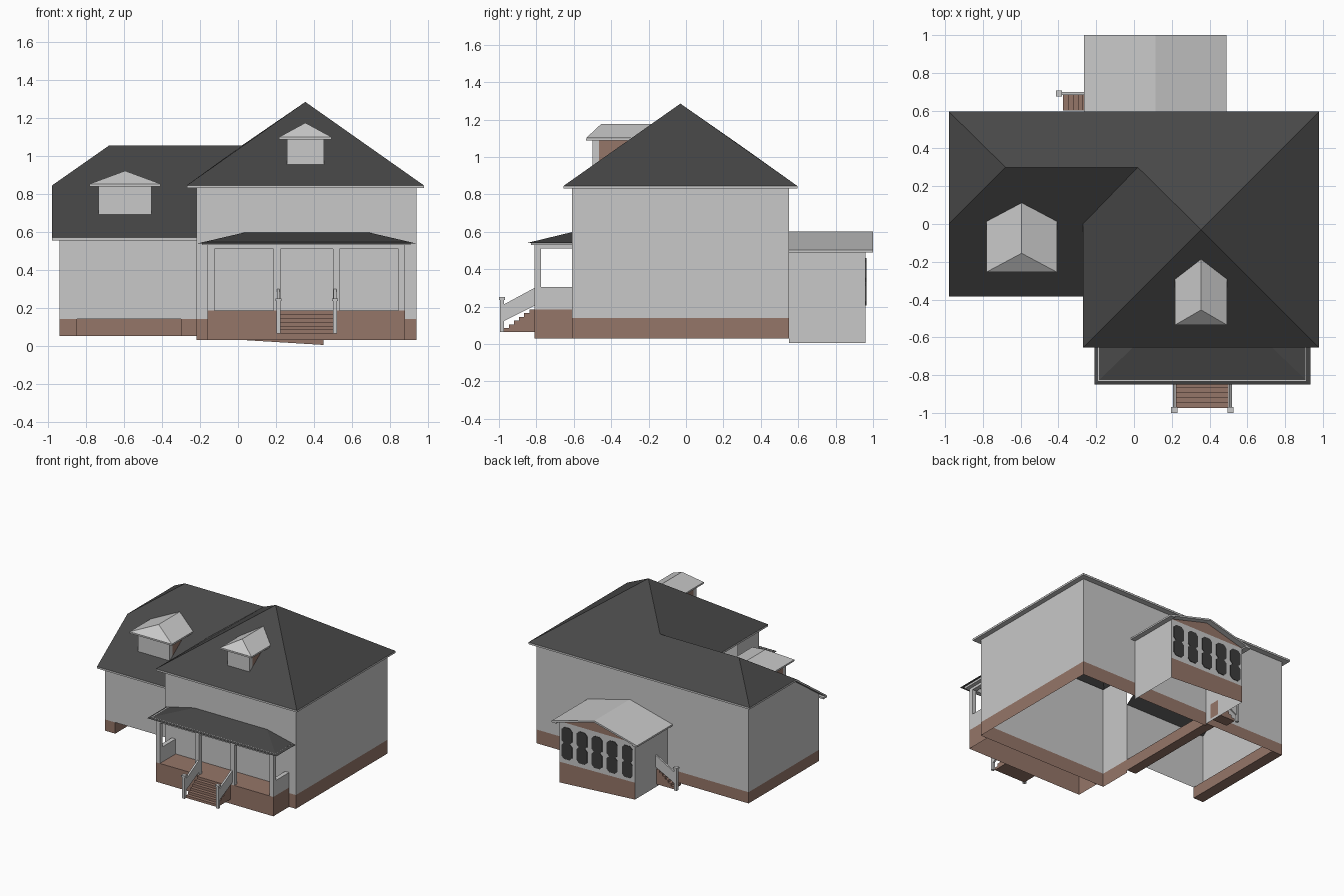
import bpy

if "Cube" in bpy.data.objects:
    bpy.data.objects.remove(bpy.data.objects["Cube"])


def material(name, rgb):
    m = bpy.data.materials.new(name)
    m.diffuse_color = (*rgb, 1)
    m.use_nodes = True
    m.node_tree.nodes["Principled BSDF"].inputs["Base Color"].default_value = m.diffuse_color
    return m


GREY = material("pale grey", (0.58, 0.58, 0.58))
BROWN = material("brick brown", (0.30, 0.18, 0.14))
DARK = material("dark roof", (0.065, 0.065, 0.065))
GLASS = material("dark glass", (0.045, 0.045, 0.045))


def mesh(name, verts, faces, *mats):
    me = bpy.data.meshes.new(name)
    me.from_pydata(verts, [], faces)
    for m in mats:
        me.materials.append(m)
    ob = bpy.data.objects.new(name, me)
    bpy.context.collection.objects.link(ob)
    return ob


def prism(name, pts, axis, a, b, mat):
    """Extrude a 2D profile along an axis: x uses (y,z), y uses (x,z), z uses (x,y)."""
    put = {"x": lambda p, t: (t, p[0], p[1]),
           "y": lambda p, t: (p[0], t, p[1]),
           "z": lambda p, t: (p[0], p[1], t)}[axis]
    n = len(pts)
    area = sum(pts[i - 1][0] * pts[i][1] - pts[i][0] * pts[i - 1][1] for i in range(n))
    if (area < 0) != (axis == "y"):
        pts = pts[::-1]
    verts = [put(p, a) for p in pts] + [put(p, b) for p in pts]
    faces = [tuple(range(n))[::-1], tuple(range(n, 2 * n))]
    faces += [(i, (i + 1) % n, (i + 1) % n + n, i + n) for i in range(n)]
    return mesh(name, verts, faces, mat)


def box(name, x0, x1, y0, y1, z0, z1, mat):
    return prism(name, [(x0, y0), (x1, y0), (x1, y1), (x0, y1)], "z", z0, z1, mat)


def wall(name, path, z0, z1, mat):
    """Thin open wall strip that follows a plan path."""
    n = len(path)
    verts = [(x, y, z) for z in (z0, z1) for x, y in path]
    return mesh(name, verts, [(i, i + 1, i + 1 + n, i + n) for i in range(n - 1)], mat)


# Wall shells, hollow and open underneath
BASE = 0.14
main_path = [(-.22, -.34), (-.22, -.61), (.94, -.61), (.94, .55), (-.22, .55)]
wall("main_wall", main_path, BASE, .84, GREY)
wall("main_brick_base", main_path, .03, BASE, BROWN)
wall("wing_back_wall", [(-.22, .55), (-.94, .55)], BASE, .84, GREY)
wall("wing_back_base", [(-.22, .55), (-.94, .55)], .05, BASE, BROWN)
wall("wing_front_wall", [(-.94, -.34), (-.22, -.34)], BASE, .60, GREY)
mesh("wing_side_wall",
     [(-.94, .55, BASE), (-.94, -.34, BASE), (-.94, -.34, .60), (-.94, 0, .84), (-.94, .55, .84)],
     [(0, 1, 2, 3, 4)], GREY)
box("wing_left_base", -.94, -.85, -.34, .55, .05, BASE, BROWN)
box("wing_right_base", -.30, -.22, -.34, .55, .05, BASE, BROWN)

# Main roof: pyramid joined to a half-hipped wing roof
mesh("main_roof",
     [(-.27, -.655, .845), (.98, -.655, .845), (.98, .595, .845), (-.98, .595, .845),
      (-.98, 0, .845), (-.27, 0, .845), (.355, -.03, 1.285), (.02, .30, 1.055),
      (-.68, .30, 1.055), (-.98, -.385, .57), (-.22, -.385, .57), (-.22, 0, .845)],
     [(0, 1, 6), (1, 2, 6), (2, 3, 8, 7, 6), (3, 4, 8), (0, 6, 7, 5),
      (9, 10, 11, 5, 7, 8, 4)], DARK)

# Eave boards
for i, (x0, x1, y0, y1, z) in enumerate([
        (-.27, .98, -.655, -.61, .83), (.94, .98, -.61, .55, .83), (-.98, .98, .55, .595, .83),
        (-.27, -.22, -.61, 0, .83), (-.98, -.94, 0, .55, .83), (-.98, -.22, -.385, -.34, .555)]):
    box(f"eave_board_{i}", x0, x1, y0, y1, z, z + .0145, GREY)
prism("rake_board", [(-.385, .555), (-.385, .569), (0, .844), (0, .828)], "x", -.98, -.94, GREY)


# Dormers with hipped fronts
def dormer(name, xc, hw, rw, yf, yb, hip, z_eave, z_ridge, z0, y0, s):
    on_roof = lambda z: y0 + (z - z0) / s
    height = lambda y: z0 + (y - y0) * s
    ye, yr, zt, ym = on_roof(z_eave), on_roof(z_ridge), z_eave - .013, yb + .035
    prism(name + "_front", [(yb, height(yb)), (ym, height(ym)), (ym, zt), (yb, zt)],
          "x", xc - hw, xc + hw, GREY)
    prism(name + "_sides", [(ym, height(ym)), (on_roof(zt), zt), (ym, zt)],
          "x", xc - hw, xc + hw, BROWN)
    box(name + "_eave", xc - rw, xc + rw, yf, ye, zt, z_eave - .0005, GREY)
    mesh(name + "_roof",
         [(xc - rw, yf, z_eave), (xc + rw, yf, z_eave), (xc + rw, ye, z_eave),
          (xc - rw, ye, z_eave), (xc, yf + hip, z_ridge), (xc, yr, z_ridge)],
         [(0, 1, 4), (1, 2, 5, 4), (3, 0, 4, 5)], GREY)


dormer("right_dormer", .355, .098, .138, -.535, -.50, .08, 1.10, 1.175, .845, -.655, .704)
dormer("left_dormer", -.595, .14, .187, -.255, -.215, .10, .853, .922, .57, -.385, .708)

# Porch floor, hollow underneath
wall("porch_base", [(-.16, -.61), (-.16, -.81), (.88, -.81), (.88, -.61)], .03, .185, BROWN)
mesh("porch_floor", [(-.16, -.81, .185), (.88, -.81, .185), (.88, -.61, .185), (-.16, -.61, .185)],
     [(0, 1, 2, 3)], BROWN)

# Porch columns, side panels and beams
for i, x in enumerate((-.16, .188, .50, .845)):
    box(f"porch_column_{i}", x, x + .035, -.81, -.775, .185, .515, GREY)
for side, x in (("left", -.16), ("right", .845)):
    box(f"porch_panel_{side}", x, x + .035, -.775, -.61, .185, .305, GREY)
    box(f"porch_beam_{side}", x, x + .035, -.775, -.61, .51, .535, GREY)
box("porch_beam_front", -.16, .88, -.81, -.775, .51, .535, GREY)
box("porch_cornice_front", -.19, .91, -.83, -.775, .53, .546, GREY)
box("porch_cornice_left", -.19, -.125, -.775, -.61, .53, .546, GREY)
box("porch_cornice_right", .845, .91, -.775, -.61, .53, .546, GREY)
mesh("porch_roof",
     [(-.21, -.85, .54), (.935, -.85, .54), (.935, -.61, .54), (-.21, -.61, .54),
      (.04, -.61, .598), (.685, -.61, .598)],
     [(0, 1, 5, 4), (1, 2, 5), (3, 0, 4)], DARK)


# Stepped profile: u runs from the foot of the flight to the landing
def steps(u0, u1, z0, z1, n):
    du, dz = (u1 - u0) / n, (z1 - z0) / n
    pts = [(u0, z0)]
    for i in range(n):
        pts += [(u0 + i * du, z0 + (i + 1) * dz), (u0 + (i + 1) * du, z0 + (i + 1) * dz)]
    return pts + [(u1, z0)]


# Front steps with sloping side rails and posts
prism("front_steps", steps(-.975, -.81, .065, .185, 6), "x", .222, .50, BROWN)
for side, x in (("left", .202), ("right", .50)):
    prism(f"front_rail_{side}", [(-.98, .12), (-.81, .205), (-.81, .30), (-.98, .208)],
          "x", x + .004, x + .018, GREY)
    box(f"front_post_{side}", x, x + .022, -.995, -.973, .065, .235, GREY)
    box(f"front_post_cap_{side}", x - .005, x + .027, -1.0, -.968, .235, .25, GREY)

# Rear annex: walls with a slightly sloping foot
XL, XR, YB = -.22, .45, .96
ZL, ZR = .045, .004
for side, x, z in (("left", XL, ZL), ("right", XR, ZR)):
    mesh(f"annex_wall_{side}", [(x, .55, z), (x, YB, z), (x, YB, .50), (x, .55, .50)],
         [(0, 1, 2, 3)], GREY)
mesh("annex_back_wall",
     [(XL, YB, ZL), (XR, YB, ZR), (XR, YB, .17), (XL, YB, .18), (XR, YB, .495), (XL, YB, .495),
      ((XL + XR) / 2, YB, .585)],
     [(1, 0, 3, 2), (2, 3, 5, 4), (4, 5, 6)], BROWN, GREY)
bpy.data.objects["annex_back_wall"].data.polygons[1].material_index = 1

# Annex windows: two stacked octagonal panes each
for i in range(5):
    cx = XL + (i + .5) * (XR - XL) / 5
    for j, cz in enumerate((.27, .395)):
        w, h, c = .047, .065, .022
        prism(f"annex_window_{i}_{j}",
              [(cx - w, cz - h + c), (cx - w + c, cz - h), (cx + w - c, cz - h), (cx + w, cz - h + c),
               (cx + w, cz + h - c), (cx + w - c, cz + h), (cx - w + c, cz + h), (cx - w, cz + h - c)],
              "y", YB - .002, YB + .004, GLASS)

# Annex gable roof and eaves
prism("annex_roof",
      [(-.265, .49), (-.265, .503), (.113, .602), (.49, .503), (.49, .49), (.113, .588)],
      "y", .55, 1.0, GREY)
box("annex_eave_left", -.265, XL, .55, 1.0, .49, .501, GREY)
box("annex_eave_right", XR, .49, .55, 1.0, .49, .501, GREY)

# Side steps up to the annex
prism("side_steps", steps(-.375, -.22, .065, .185, 6), "y", .60, .688, BROWN)
prism("side_rail", [(-.385, .12), (-.22, .205), (-.22, .30), (-.385, .208)], "y", .684, .698, GREY)
box("side_post", -.408, -.386, .68, .702, .065, .235, GREY)
box("side_post_cap", -.413, -.381, .675, .707, .235, .25, GREY)
